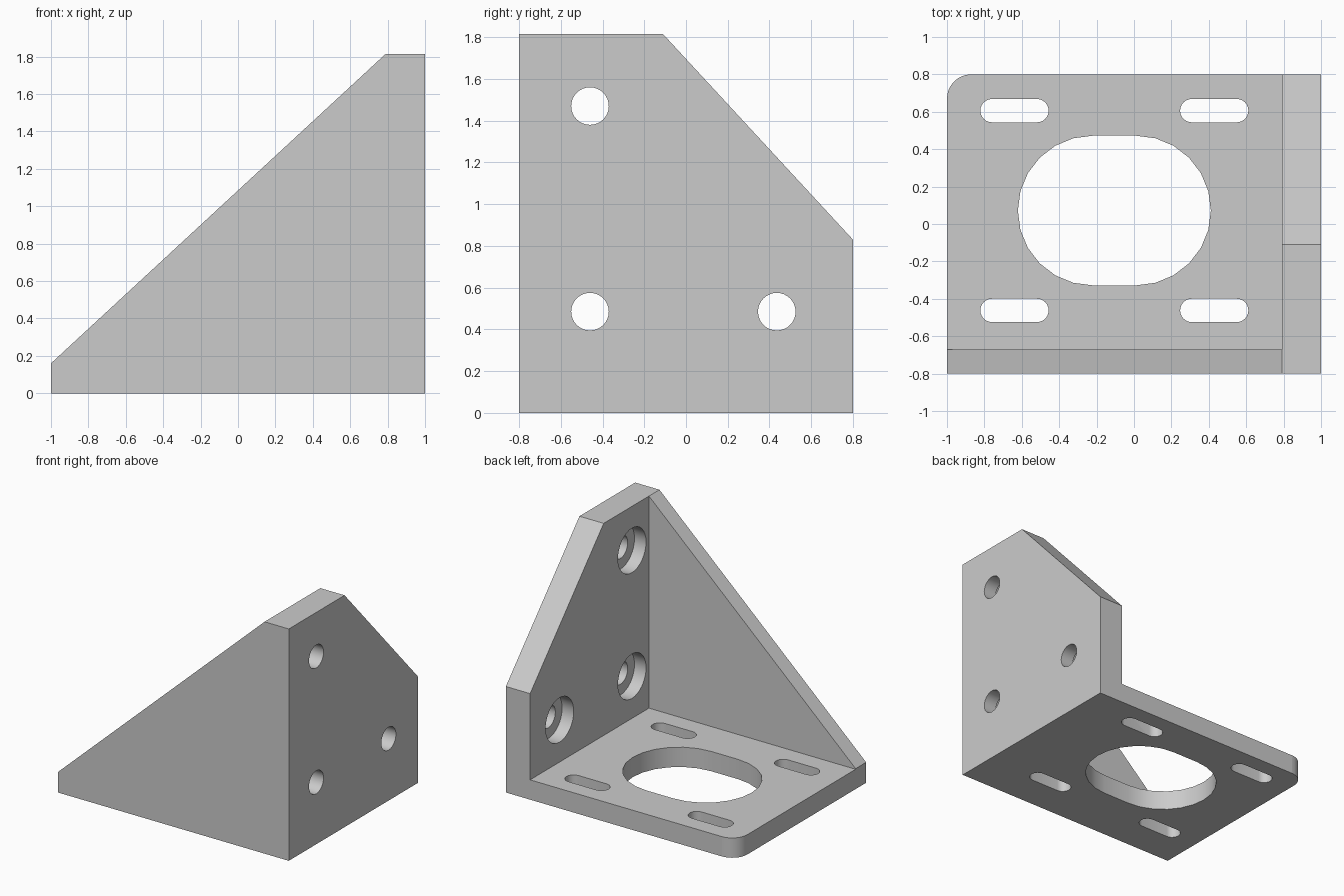
import bpy
import bmesh
from math import cos, sin, pi

cube = bpy.data.objects.get("Cube")
if cube:
    bpy.data.objects.remove(cube, do_unlink=True)

BASE_TOP = 0.155      # base plate thickness
WALL_X = 0.79         # inner face of the upright wall
GUSSET_Y = -0.67      # inner face of the triangular side

grey = bpy.data.materials.new("plain grey")
grey.use_nodes = True
colour = (0.6, 0.6, 0.6, 1)
grey.diffuse_color = colour
grey.node_tree.nodes["Principled BSDF"].inputs["Base Color"].default_value = colour


def prism(name, profile, axis, start, end):
    """Extrude a 2D profile along the given axis."""
    place = {
        "X": lambda u, v, d: (d, u, v),
        "Y": lambda u, v, d: (u, d, v),
        "Z": lambda u, v, d: (u, v, d),
    }[axis]
    bm = bmesh.new()
    face = bm.faces.new([bm.verts.new(place(u, v, start)) for u, v in profile])
    moved = bmesh.ops.extrude_face_region(bm, geom=[face])["geom"]
    verts = [g for g in moved if isinstance(g, bmesh.types.BMVert)]
    bmesh.ops.translate(bm, vec=place(0, 0, end - start), verts=verts)
    bmesh.ops.recalc_face_normals(bm, faces=bm.faces)
    mesh = bpy.data.meshes.new(name)
    bm.to_mesh(mesh)
    bm.free()
    mesh.materials.append(grey)
    obj = bpy.data.objects.new(name, mesh)
    bpy.context.collection.objects.link(obj)
    return obj


def arc(u, v, r, a0, a1, steps):
    return [(u + r * cos(a0 + (a1 - a0) * i / steps),
             v + r * sin(a0 + (a1 - a0) * i / steps)) for i in range(steps + 1)]


def slot(u, v, r, half):
    """Outline with two round ends joined by straight sides."""
    return (arc(u + half, v, r, -pi / 2, pi / 2, 12)
            + arc(u - half, v, r, pi / 2, 3 * pi / 2, 12))


def rect(u0, v0, u1, v1):
    return [(u0, v0), (u1, v0), (u1, v1), (u0, v1)]


# Solid block with the sloping front silhouette
bracket = prism("corner_bracket",
                [(-1, 0), (1, 0), (1, 1.815), (WALL_X, 1.815), (-1, 0.16)],
                "Y", -0.8, 0.8)

# Hollow between wall, gusset and base
cutters = [prism("pocket_cutter", rect(-1.2, GUSSET_Y, WALL_X, 1), "Z", BASE_TOP, 2.2)]

# Sloping rear corner of the wall
cutters.append(prism("chamfer_cutter",
                     [(-0.292, 2.012), (0.982, 0.633), (0.982, 2.012)], "X", -1.2, 1.2))

# Rounded free corner of the base
corner = arc(-0.87, 0.67, 0.13, pi / 2, pi, 8)
cutters.append(prism("corner_cutter",
                     corner + [(-1.2, 0.67), (-1.2, 1), (-0.87, 1)], "Z", -0.1, 0.4))

# Large opening and four mounting slots in the base
cx, cy, pitch = -0.105, 0.072, 0.534
cutters.append(prism("opening_cutter", slot(cx, cy, 0.4, 0.116), "Z", -0.1, 0.4))
for sx in (-1, 1):
    for sy in (-1, 1):
        outline = slot(cx + sx * pitch, cy + sy * pitch, 0.0625, 0.12)
        cutters.append(prism("slot_cutter", outline, "Z", -0.1, 0.4))

# Counterbored screw holes in the wall
for y, z in ((-0.46, 1.47), (-0.46, 0.485), (0.435, 0.485)):
    for r, x0, x1 in ((0.174, 0.7, 0.89), (0.09, 0.75, 1.1)):
        ring = arc(y, z, r, 0, 2 * pi, 32)[:-1]
        cutters.append(prism("screw_hole_cutter", ring, "X", x0, x1))

# Apply the cuts one after another
bpy.ops.object.select_all(action="DESELECT")
bracket.select_set(True)
bpy.context.view_layer.objects.active = bracket
for cutter in cutters:
    cutter.hide_render = True
    cut = bracket.modifiers.new("cut", "BOOLEAN")
    cut.operation = "DIFFERENCE"
    cut.solver = "EXACT"
    cut.object = cutter
    bpy.ops.object.modifier_apply(modifier=cut.name)
    bpy.data.objects.remove(cutter, do_unlink=True)

# Smooth the curved walls, keep the large planes flat
bpy.ops.object.shade_smooth_by_angle()
for poly in bracket.data.polygons:
    if poly.area > 0.1:
        poly.use_smooth = False
